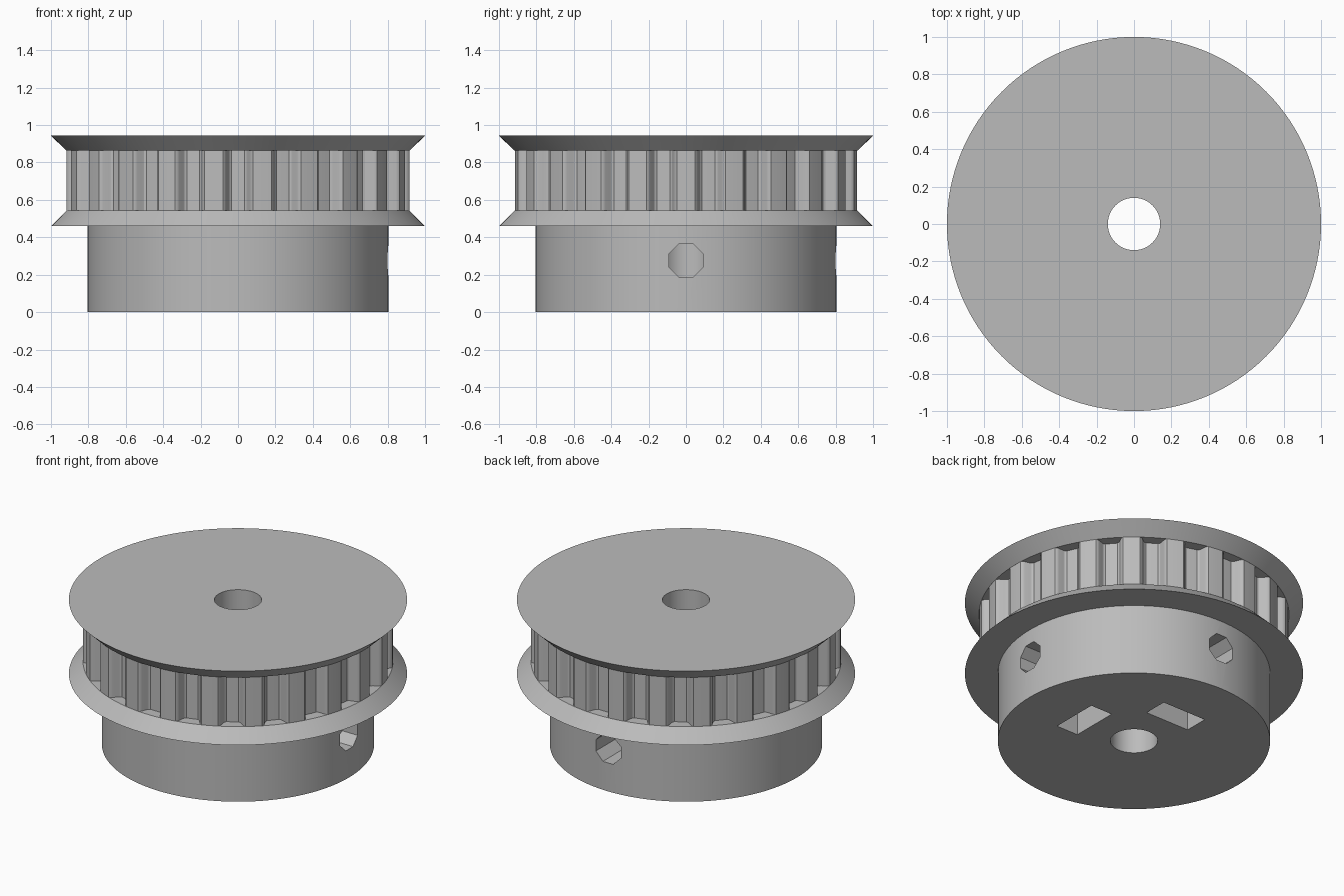
import bpy
import bmesh
from math import sin, cos, pi, radians
from mathutils import Matrix

cube = bpy.data.objects.get("Cube")
if cube:
    bpy.data.objects.remove(cube, do_unlink=True)

TEETH = 22
BORE_R = 0.14
HUB_R, FLANGE_R, TOOTH_R, ROOT_R = 0.805, 1.0, 0.917, 0.85
HUB_TOP, TOOTH_LOW, TOOTH_HIGH, TOP = 0.46, 0.542, 0.863, 0.943
SCREW_Z = 0.275
SIDES = 128

grey = bpy.data.materials.new("plain grey")
grey.use_nodes = True
color = (0.5, 0.5, 0.5, 1)
grey.diffuse_color = color
grey.node_tree.nodes["Principled BSDF"].inputs["Base Color"].default_value = color


def finish(name, bm):
    bmesh.ops.recalc_face_normals(bm, faces=bm.faces)
    mesh = bpy.data.meshes.new(name)
    bm.to_mesh(mesh)
    bm.free()
    mesh.materials.append(grey)
    ob = bpy.data.objects.new(name, mesh)
    bpy.context.collection.objects.link(ob)
    return ob


def cone(name, r1, r2, z1, z2, sides=SIDES, matrix=Matrix()):
    bm = bmesh.new()
    place = matrix @ Matrix.Translation((0, 0, (z1 + z2) / 2))
    bmesh.ops.create_cone(bm, cap_ends=True, segments=sides, radius1=r1,
                          radius2=r2, depth=z2 - z1, matrix=place)
    return finish(name, bm)


def box(name, low, high, turn):
    bm = bmesh.new()
    size = [b - a for a, b in zip(low, high)]
    mid = [(a + b) / 2 for a, b in zip(low, high)]
    bmesh.ops.create_cube(bm, size=1, matrix=turn @ Matrix.Translation(mid)
                          @ Matrix.Diagonal((*size, 1)))
    return finish(name, bm)


def activate(ob):
    bpy.ops.object.select_all(action='DESELECT')
    ob.select_set(True)
    bpy.context.view_layer.objects.active = ob


def cut(ob, cutter):
    mod = ob.modifiers.new("cut", 'BOOLEAN')
    mod.operation = 'DIFFERENCE'
    mod.solver = 'EXACT'
    mod.object = cutter
    activate(ob)
    bpy.ops.object.modifier_apply(modifier=mod.name)
    bpy.data.objects.remove(cutter, do_unlink=True)


# Toothed belt ring: one groove outline repeated around the axis
def toothed_ring():
    half = [(0.0, ROOT_R), (2.4, ROOT_R), (3.1, ROOT_R + 0.008), (3.5, ROOT_R + 0.02),
            (4.1, TOOTH_R - 0.018), (4.5, TOOTH_R - 0.007), (5.1, TOOTH_R),
            (6.6, TOOTH_R)]
    groove = [(-a, r) for a, r in reversed(half[1:])] + half
    bm = bmesh.new()
    ring = []
    for i in range(TEETH):
        for a, r in groove:
            t = radians(a) + i * 2 * pi / TEETH - pi / 2
            ring.append(bm.verts.new((r * cos(t), r * sin(t), TOOTH_LOW)))
    face = bm.faces.new(ring)
    top = bmesh.ops.extrude_face_region(bm, geom=[face])["geom"]
    bmesh.ops.translate(bm, vec=(0, 0, TOOTH_HIGH - TOOTH_LOW),
                        verts=[v for v in top if isinstance(v, bmesh.types.BMVert)])
    return finish("toothed_ring", bm)


# Hub, flanges and belt ring
hub = cone("hub", HUB_R, HUB_R, 0, HUB_TOP)
parts = [hub,
         cone("lower_flange", FLANGE_R, TOOTH_R, HUB_TOP, TOOTH_LOW),
         toothed_ring(),
         cone("upper_flange", TOOTH_R, FLANGE_R, TOOTH_HIGH, TOP)]

# Shaft bore through every part
for part in parts:
    cut(part, cone("bore_cutter", BORE_R, BORE_R, -0.1, TOP + 0.1, 64))

# Two set screw holes with captive nut slots, a quarter turn apart
for angle in (0, pi / 2):
    turn = Matrix.Rotation(angle, 4, 'Z')
    along_x = turn @ Matrix.Translation((0, 0, SCREW_Z)) @ Matrix.Rotation(pi / 2, 4, 'Y')
    octagon = along_x @ Matrix.Rotation(pi / 8, 4, 'Z')
    cut(hub, cone("screw_cutter", 0.097, 0.097, 0.02, 1, 8, octagon))
    cut(hub, box("slot_cutter", (0.305, -0.158, -0.1), (0.462, 0.158, SCREW_Z), turn))
    hexagon = along_x
    cut(hub, cone("nut_cutter", 0.1824, 0.1824, 0.305, 0.462, 6, hexagon))

# Smooth round walls, crisp edges
for part in parts:
    activate(part)
    bpy.ops.object.shade_smooth_by_angle(angle=radians(25))
